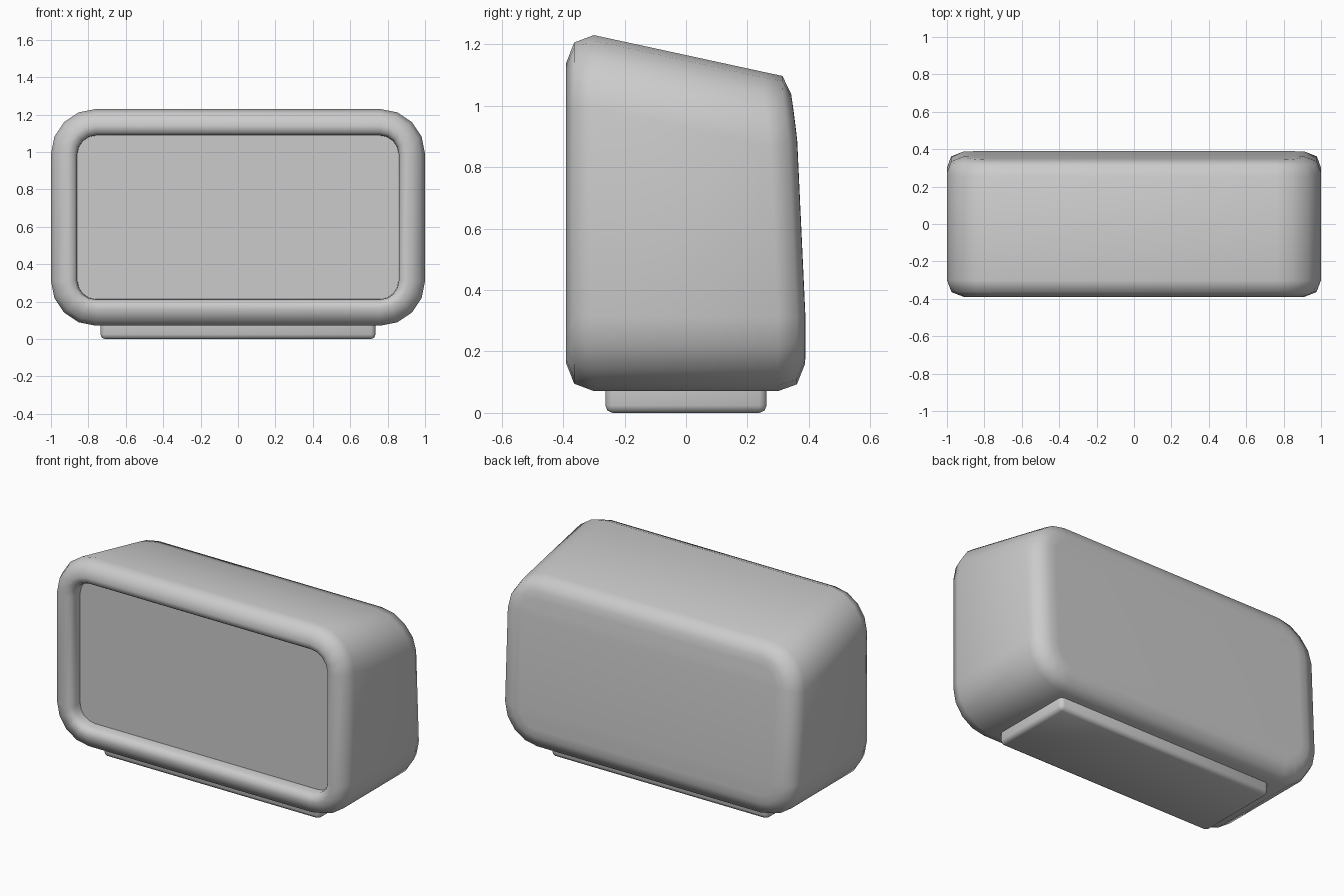
import bpy, bmesh, math

if "Cube" in bpy.data.objects:
    bpy.data.objects.remove(bpy.data.objects["Cube"])

FRONT_TOP, BACK_TOP, BOTTOM = 1.23, 1.11, 0.071


def finish(name, bm, angle):
    bmesh.ops.recalc_face_normals(bm, faces=bm.faces)
    me = bpy.data.meshes.new(name)
    bm.to_mesh(me)
    bm.free()
    ob = bpy.data.objects.new(name, me)
    bpy.context.collection.objects.link(ob)
    bpy.ops.object.select_all(action='DESELECT')
    ob.select_set(True)
    bpy.context.view_layer.objects.active = ob
    bpy.ops.object.shade_smooth_by_angle(angle=math.radians(angle))
    return ob


def outline(inset, top):
    """Rounded rectangle from bottom right, up and over to bottom left."""
    r = 0.24 - inset
    x, zb, zt = 0.76, BOTTOM + 0.24, top - 0.24
    half = []
    for z, start in ((zb, -90), (zt, 0)):
        for k in range(5):
            a = math.radians(start + 22.5 * k)
            half.append((x + r * math.cos(a), z + r * math.sin(a)))
    return half + [(-px, pz) for px, pz in reversed(half)]


def lean(z):
    """How far the back leans forward at a height."""
    if z < 0.32:
        return 0
    return 0.027 * min((z - 0.32) / 0.57, 1) + 0.02 * min(max((z - 0.89) / 0.16, 0), 1)


# Section from the screen, over the rounded rim, to the back: inset, y, top
SECTION = [(0.142, -0.308, FRONT_TOP), (0.14, -0.355, FRONT_TOP),
           (0.125, -0.38, FRONT_TOP), (0.09, -0.39, FRONT_TOP),
           (0.024, -0.364, FRONT_TOP), (0, -0.30, FRONT_TOP),
           (0, 0.30, BACK_TOP), (0.022, 0.361, BACK_TOP + 0.009),
           (0.09, 0.388, BACK_TOP + 0.018), (0.14, 0.389, BACK_TOP + 0.018)]

# Case with recessed front panel
bm = bmesh.new()
rings = []
for inset, y, top in SECTION:
    rings.append([bm.verts.new((x, y - (lean(z) if y > 0 else 0), z))
                  for x, z in outline(inset, top)])
n = len(rings[0])
for a, b in zip(rings, rings[1:]):
    for i in range(n):
        j = (i + 1) % n
        bm.faces.new((a[i], a[j], b[j], b[i]))
# Panel and back closed with strips across the width
for ring in (rings[0], rings[-1]):
    for i in range(n // 2 - 1):
        bm.faces.new((ring[i], ring[i + 1], ring[n - 2 - i], ring[n - 1 - i]))
finish("case", bm, 60)

# Foot under the case
bm = bmesh.new()
bmesh.ops.create_cube(bm, size=1)
for v in bm.verts:
    v.co = (v.co.x * 1.47, v.co.y * 0.525, (v.co.z + 0.5) * 0.085)
low = [e for e in bm.edges if min(v.co.z for v in e.verts) < 0.01]
bmesh.ops.bevel(bm, geom=low, offset=0.024, segments=2,
                profile=0.5, affect='EDGES')
finish("foot", bm, 60)
